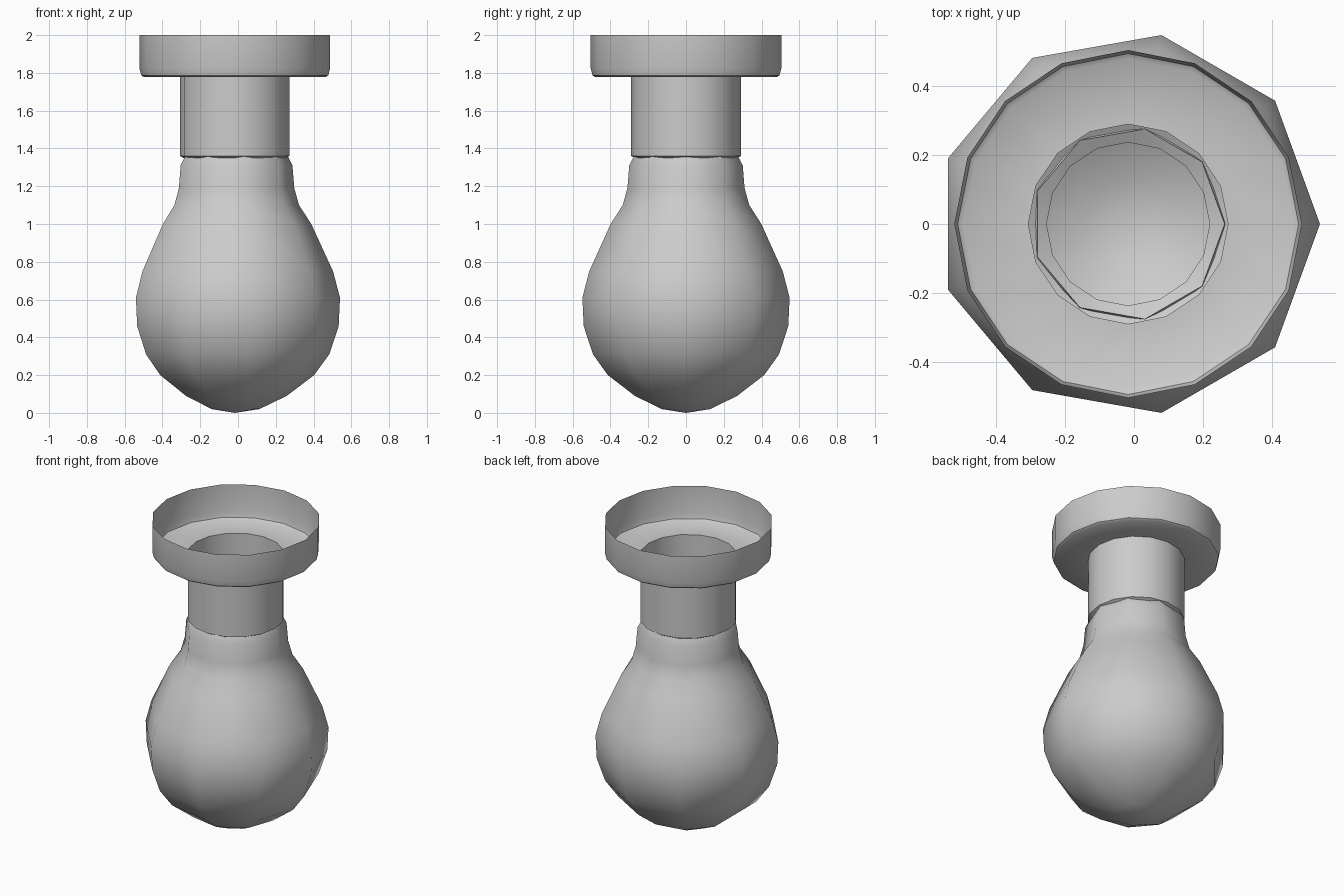
import bpy, bmesh
from math import cos, sin, tau, radians

cube = bpy.data.objects.get("Cube")
if cube:
    bpy.data.objects.remove(cube)

AXIS_X = -0.017

grey = bpy.data.materials.new("plain_grey")
grey.use_nodes = True
colour = (0.6, 0.6, 0.6, 1)
grey.diffuse_color = colour
grey.node_tree.nodes["Principled BSDF"].inputs["Base Color"].default_value = colour


def lathe(name, profile, sides, angle):
    """Spin (radius, height) points, top to bottom, into an open shell."""
    bm = bmesh.new()
    rings = []
    for r, z in profile:
        if r == 0:
            rings.append([bm.verts.new((0, 0, z))] * sides)
        else:
            rings.append([bm.verts.new((r * cos(tau * i / sides), r * sin(tau * i / sides), z))
                          for i in range(sides)])
    for upper, lower in zip(rings, rings[1:]):
        for i in range(sides):
            j = (i + 1) % sides
            corners = [upper[i], lower[i], lower[j], upper[j]]
            bm.faces.new(list(dict.fromkeys(corners)))
    mesh = bpy.data.meshes.new(name)
    bm.to_mesh(mesh)
    bm.free()
    mesh.materials.append(grey)
    obj = bpy.data.objects.new(name, mesh)
    obj.location.x = AXIS_X
    bpy.context.collection.objects.link(obj)
    bpy.ops.object.select_all(action="DESELECT")
    obj.select_set(True)
    bpy.context.view_layer.objects.active = obj
    bpy.ops.object.shade_smooth_by_angle(angle=radians(angle))
    return obj


# Rounded glass, open at the throat
lathe("glass_bulb", [
    (0.28, 1.36), (0.305, 1.31), (0.315, 1.19), (0.34, 1.1), (0.405, 1.0),
    (0.52, 0.75), (0.557, 0.61), (0.55, 0.46), (0.5, 0.31), (0.42, 0.2),
    (0.275, 0.09), (0.13, 0.02), (0, 0)], 9, 60)

# Shallow cup, hollow neck and the lip tucked into the throat
lathe("socket_fitting", [
    (0.505, 2.0), (0.505, 1.825), (0.495, 1.787), (0.48, 1.777),
    (0.29, 1.777), (0.29, 1.36), (0.237, 1.33)], 16, 40)
